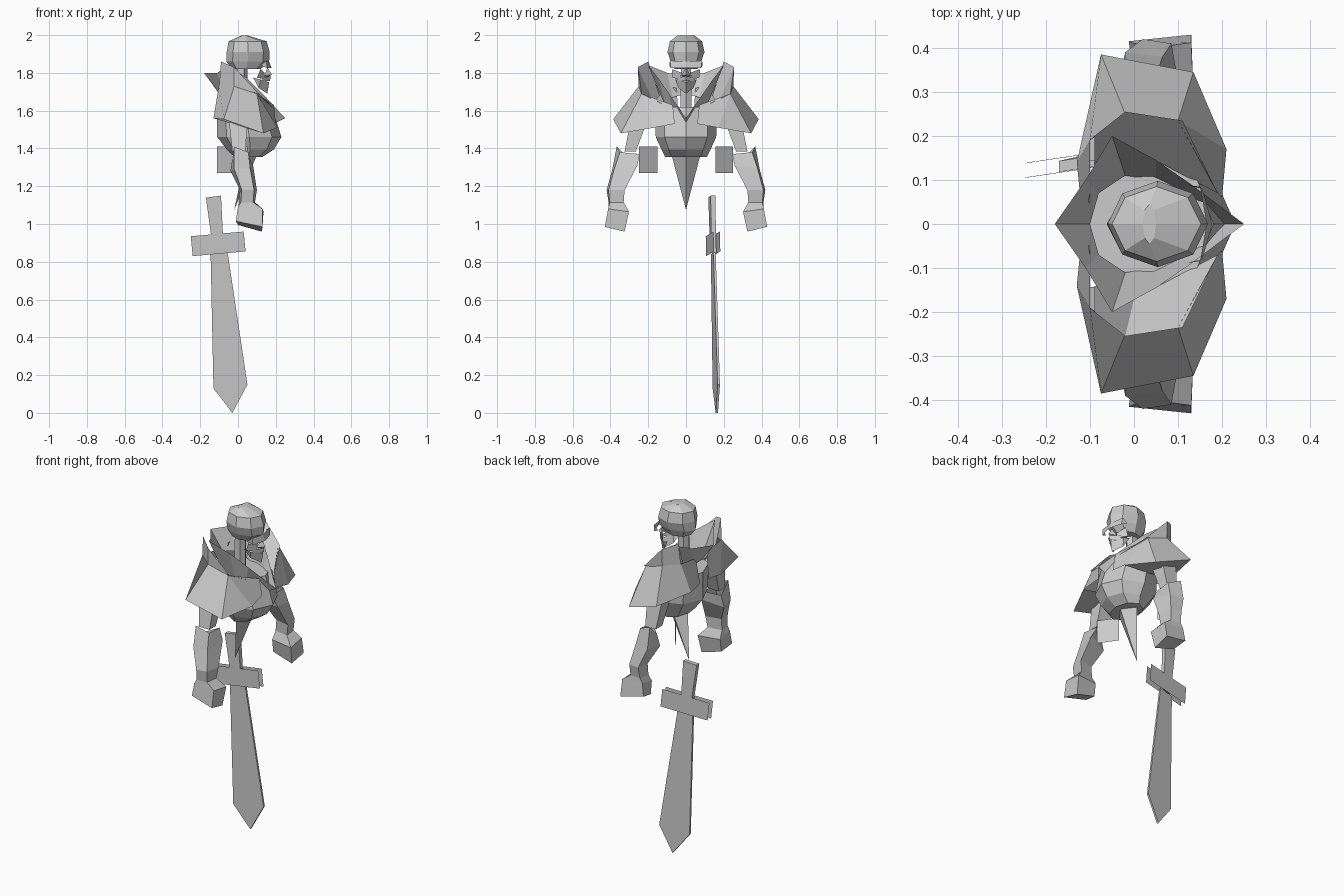
import bpy, bmesh, math

grey = bpy.data.materials.new("light_grey")
grey.diffuse_color = (0.6, 0.6, 0.6, 1)


def make(name, verts, faces, mirror=False):
    me = bpy.data.meshes.new(name)
    me.from_pydata(verts, [], faces)
    bm = bmesh.new()
    bm.from_mesh(me)
    bmesh.ops.recalc_face_normals(bm, faces=bm.faces)
    bm.to_mesh(me)
    bm.free()
    me.materials.append(grey)
    ob = bpy.data.objects.new(name, me)
    bpy.context.collection.objects.link(ob)
    if mirror:
        m = ob.modifiers.new("mirror", 'MIRROR')
        m.use_axis = (False, True, False)
        m.use_mirror_merge = False
    return ob


def loft(name, rings, mirror=False, caps=(True, True)):
    n = len(rings[0])
    verts = [p for r in rings for p in r]
    faces = [(a * n + i, a * n + (i + 1) % n, (a + 1) * n + (i + 1) % n, (a + 1) * n + i)
             for a in range(len(rings) - 1) for i in range(n)]
    if caps[0]:
        faces.append(tuple(range(n)))
    if caps[1]:
        faces.append(tuple(range(len(verts) - n, len(verts))))
    return make(name, verts, faces, mirror)


def ring(x0, x1, y0, y1, z, n=6, turn=0.0):
    """Polygon filling a box."""
    cx, cy, out = (x0 + x1) / 2, (y0 + y1) / 2, []
    k = 1 / math.cos(math.pi / n) if n == 4 else 1
    for i in range(n):
        a = 2 * math.pi * (i + turn) / n
        out.append((cx + k * math.cos(a) * (x1 - x0) / 2,
                    cy + k * math.sin(a) * (y1 - y0) / 2, z))
    return out


# Skull cap: faceted dome with a narrower rim
loft("skull", [ring(-.03, .12, -.06, .06, 1.82, 8), ring(-.062, .165, -.08, .08, 1.86, 8),
               ring(-.06, .168, -.098, .098, 1.91, 8), ring(-.05, .152, -.085, .085, 1.967, 8),
               ring(.02, .05, -.045, .045, 1.998, 8)])

# Face mask: brow, nose, cheeks, mouth, jaw
make("brow", [(.165, 0, 1.86), (.15, .085, 1.865), (.155, .08, 1.825), (.178, 0, 1.825), (.12, .088, 1.84)],
     [(0, 1, 2, 3), (1, 4, 2)], True)
make("nose", [(.155, 0, 1.83), (.14, .025, 1.785), (.18, 0, 1.79), (.15, 0, 1.775)],
     [(0, 1, 2), (1, 3, 2)], True)
make("cheek", [(.14, .02, 1.8), (.12, .075, 1.82), (.10, .07, 1.775), (.145, .035, 1.765)],
     [(0, 1, 2, 3)], True)
make("mouth", [(.172, 0, 1.783), (.13, .05, 1.775), (.13, .045, 1.757), (.17, 0, 1.757)],
     [(0, 1, 2, 3)], True)
make("jaw", [(.165, 0, 1.75), (.12, .055, 1.765), (.11, .04, 1.72), (.155, 0, 1.69), (.08, .06, 1.775)],
     [(0, 1, 2, 3), (1, 4, 2)], True)
loft("neck", [ring(-.02, .05, -.035, .035, 1.62), ring(-.02, .05, -.03, .03, 1.84)],
     caps=(False, False))

# Torso
loft("torso", [ring(-.02, .13, -.11, .11, 1.355, 8), ring(-.06, .19, -.13, .13, 1.395, 8),
               ring(-.11, .23, -.16, .16, 1.46, 8), ring(-.11, .18, -.165, .165, 1.62, 8)])

# Open pointed collar around the neck
outer = [(-.18, 0, 1.80), (-.11, .10, 1.80), (-.05, .2, 1.84), (.05, .145, 1.77), (.13, .09, 1.69), (.25, 0, 1.56)]
inner = [(-.10, 0, 1.69), (-.08, .07, 1.67), (-.02, .11, 1.63), (.05, .10, 1.60), (.10, .07, 1.58), (.17, 0, 1.52)]
make("collar", outer + inner, [(i, i + 1, i + 7, i + 6) for i in range(5)], True)

# Raised wing rising from each shoulder ridge
make("shoulder_wing", [(-.09, .2, 1.86), (-.02, .255, 1.83), (.11, .235, 1.69),
                       (-.09, .14, 1.68), (.0, .17, 1.64), (.19, .07, 1.61), (-.02, .25, 1.72), (-.10, .19, 1.73)],
     [(0, 1, 4, 3), (1, 2, 5, 4), (1, 6, 2), (0, 7, 6, 1)], True)

# Broad shoulder pad
make("shoulder_pad",
     [(-.10, .19, 1.74), (-.02, .25, 1.73), (.10, .235, 1.69), (.19, .07, 1.63),
      (-.13, .14, 1.56), (-.075, .385, 1.555), (.135, .345, 1.48), (.21, .17, 1.51), (.20, .06, 1.53),
      (-.10, .05, 1.72), (-.12, .04, 1.57)],
     [(0, 1, 5, 4), (1, 2, 6, 5), (2, 7, 6), (2, 3, 8, 7), (9, 0, 4, 10), (4, 5, 6, 7)], True)

# Arms: rings run outer-front, outer-back, inner-back, inner-front
loft("upper_arm", [ring(-.05, .05, .20, .29, 1.56, 4, .5),
                   ring(-.03, .04, .265, .325, 1.385, 4, .5)], True)
loft("forearm", [
    [(.055, .35, 1.38), (-.02, .367, 1.41), (-.02, .30, 1.345), (.05, .245, 1.37)],
    [(.065, .38, 1.29), (-.02, .39, 1.29), (-.04, .30, 1.28), (.08, .257, 1.31)],
    [(.085, .41, 1.18), (.02, .42, 1.18), (.01, .345, 1.18), (.10, .325, 1.18)],
    [(.08, .405, 1.115), (.015, .41, 1.115), (.005, .345, 1.115), (.09, .33, 1.115)],
    [(.13, .412, 1.08), (.0, .41, 1.09), (.0, .32, 1.07), (.135, .302, 1.065)],
    [(.13, .43, .985), (-.012, .415, 1.015), (.0, .33, .995), (.125, .325, .96)]],
     True, (False, True))

# Loincloth and hip plates
make("loincloth", [(.11, 0, 1.39), (.045, .08, 1.38), (-.02, 0, 1.075)], [(0, 1, 2)], True)
for side, (a, b) in {"left": ((-.11, .25), (-.035, .155)), "right": ((.05, -.25), (-.02, -.15))}.items():
    make(side + "_hip_plate", [(*a, 1.27), (*b, 1.27), (*b, 1.41), (*a, 1.41)], [(0, 1, 2, 3)])


# Sword: flat outlines on one slightly turned plane
def plate(name, pts, thick, caps=True):
    sides = [[(x, .142 + .15 * (x + .105) + .01 * (1 - z) + s * thick / 2, z) for x, z in pts]
             for s in (-1, 1)]
    if caps:
        loft(name, sides)
    else:
        make(name, sides[0] + sides[1], [(0, 1, 2, 3), (4, 5, 6, 7)])


plate("blade", [(-.145, .84), (-.13, .13), (-.03, 0), (.05, .15), (-.055, .85)], .012)
plate("guard", [(-.25, .935), (.03, .96), (.04, .855), (-.24, .83)], .033, False)
plate("handle", [(-.17, 1.14), (-.09, 1.15), (-.075, .85), (-.13, .85)], .025)
